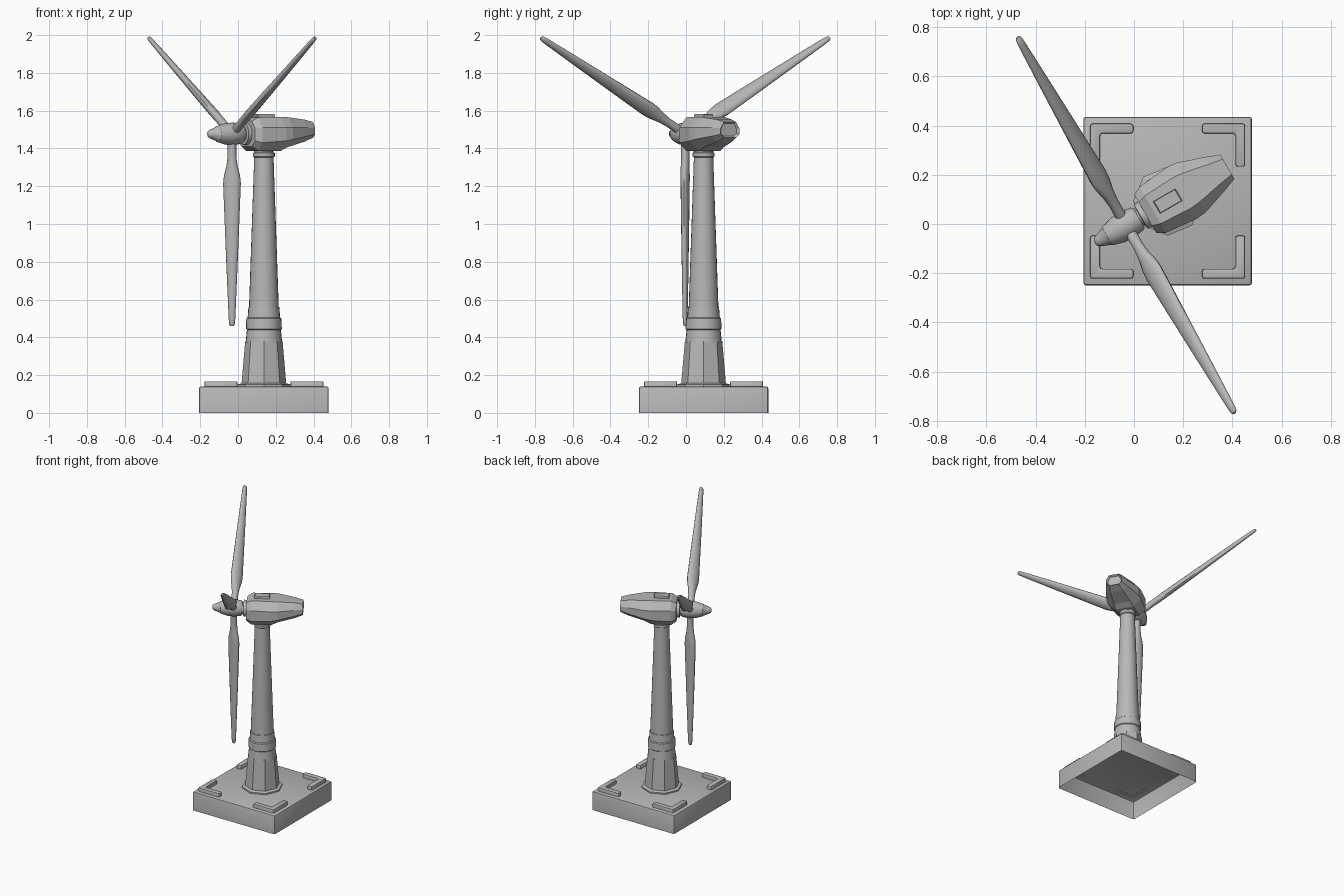
import bpy, bmesh, math
from mathutils import Matrix, Vector

if "Cube" in bpy.data.objects:
    bpy.data.objects.remove(bpy.data.objects["Cube"])

CX, CY = 0.137, 0.093           # tower axis
HUB_Z = 1.477
HEAD = Matrix.Translation((CX, CY, 0)) @ Matrix.Rotation(math.radians(30), 4, 'Z')
TOWER = Matrix.Translation((CX, CY, 0))

grey = bpy.data.materials.new("light grey")
grey.diffuse_color = (0.48, 0.48, 0.48, 1)
grey.use_nodes = True
grey.node_tree.nodes["Principled BSDF"].inputs["Base Color"].default_value = grey.diffuse_color


def finish(name, bm, smooth=None):
    bmesh.ops.recalc_face_normals(bm, faces=bm.faces)
    me = bpy.data.meshes.new(name)
    bm.to_mesh(me)
    bm.free()
    me.materials.append(grey)
    ob = bpy.data.objects.new(name, me)
    bpy.context.collection.objects.link(ob)
    if smooth:
        bpy.ops.object.select_all(action='DESELECT')
        ob.select_set(True)
        bpy.context.view_layer.objects.active = ob
        bpy.ops.object.shade_smooth_by_angle(angle=math.radians(smooth))
    return ob


def loft(rings, matrix, cap_start=True, cap_end=True):
    bm = bmesh.new()
    rows = [[bm.verts.new(matrix @ Vector(p)) for p in r] for r in rings]
    n = len(rows[0])
    for a, b in zip(rows, rows[1:]):
        for i in range(n):
            j = (i + 1) % n
            bm.faces.new((a[i], a[j], b[j], b[i]))
    if cap_start:
        bm.faces.new(rows[0])
    if cap_end:
        bm.faces.new(rows[-1])
    return bm


def lathe_z(profile, n):
    return [[(r * math.cos(2 * math.pi * i / n), r * math.sin(2 * math.pi * i / n), z)
             for i in range(n)] for r, z in profile]


def lathe_x(profile, n):
    return [[(s, r * math.cos(2 * math.pi * i / n), HUB_Z + r * math.sin(2 * math.pi * i / n))
             for i in range(n)] for s, r in profile]


# Hollow square plinth, open underneath
bm = bmesh.new()
bmesh.ops.create_cube(bm, size=1, matrix=Matrix.Translation((CX, CY, 0.07))
                      @ Matrix.Diagonal((0.685, 0.685, 0.14, 1)))
edges = [e for e in bm.edges if max(v.co.z for v in e.verts) > 0.1]
bmesh.ops.bevel(bm, geom=edges, offset=0.01, segments=2, affect='EDGES', profile=0.5)
bmesh.ops.delete(bm, geom=[f for f in bm.faces if f.calc_center_median().z < 0.001],
                 context='FACES')
finish("plinth", bm, 40)

# L-shaped strips at the plinth corners
O, L, W = 0.315, 0.175, 0.04
outline = [(O, O), (O - L, O), (O - L, O - W), (O - W, O - W), (O - W, O - L), (O, O - L)]
for k, (sx, sy) in enumerate([(1, 1), (-1, 1), (-1, -1), (1, -1)]):
    ring = [[(x * sx, y * sy, z) for x, y in outline] for z in (0.139, 0.167)]
    bm = loft(ring, TOWER)
    uprights = [e for e in bm.edges if abs(e.verts[0].co.z - e.verts[1].co.z) > 0.01]
    bmesh.ops.bevel(bm, geom=uprights, offset=0.01, segments=2, affect='EDGES', profile=0.5)
    top = [e for e in bm.edges if min(v.co.z for v in e.verts) > 0.16]
    bmesh.ops.bevel(bm, geom=top, offset=0.006, segments=2, affect='EDGES', profile=0.5)
    finish("corner_strip_%d" % (k + 1), bm, 40)

# Octagonal tower foot with flange
finish("tower_foot", loft(lathe_z([(0.14, 0.14), (0.14, 0.15), (0.118, 0.157),
                                   (0.099, 0.38), (0.09, 0.385)], 8), TOWER, False))

# Round tower with stepped collars
finish("tower_collar", loft(lathe_z([(0.097, 0.37), (0.09, 0.44), (0.095, 0.445),
                                     (0.093, 0.50), (0.086, 0.505), (0.082, 0.56),
                                     (0.07, 0.563)], 24), TOWER, False), 35)
finish("tower_shaft", loft(lathe_z([(0.079, 0.55), (0.051, 1.36)], 24), TOWER), 35)
finish("tower_top_ring", loft(lathe_z([(0.05, 1.352), (0.058, 1.358), (0.058, 1.375),
                                       (0.052, 1.38), (0.052, 1.40)], 24), TOWER), 35)

# Faceted nacelle: station, top half width, top z, half width, shoulder z, chine z,
# bottom half width, bottom z
stations = [
    (-0.105, 0.055, 1.545, 0.090, 1.505, 1.440, 0.055, 1.410),
    (-0.070, 0.065, 1.565, 0.108, 1.510, 1.430, 0.065, 1.387),
    (0.065, 0.072, 1.567, 0.121, 1.512, 1.440, 0.065, 1.387),
    (0.110, 0.068, 1.565, 0.117, 1.512, 1.448, 0.060, 1.407),
    (0.220, 0.046, 1.553, 0.080, 1.510, 1.465, 0.045, 1.435),
    (0.280, 0.036, 1.540, 0.057, 1.507, 1.475, 0.036, 1.457)]
rings = [[(s, tw, zt), (s, w, zs), (s, w, zl), (s, bw, zb),
          (s, -bw, zb), (s, -w, zl), (s, -w, zs), (s, -tw, zt)]
         for s, tw, zt, w, zs, zl, bw, zb in stations]
bm = loft(rings, HEAD)
bm.faces.ensure_lookup_table()
bm.normal_update()
rear = bm.faces[-1]
bmesh.ops.inset_region(bm, faces=[rear], thickness=0.01)
back = HEAD.to_3x3() @ Vector((-0.015, 0, 0))
bmesh.ops.translate(bm, verts=rear.verts, vec=back)
finish("nacelle", bm)

# Roof hatch
hatch = [[(x * k, y * k, z) for x, y in ((-0.052, -0.028), (0.052, -0.028),
                                         (0.052, 0.028), (-0.052, 0.028))]
         for k, z in ((1, 1.555), (1, 1.577), (0.93, 1.582))]
finish("roof_hatch", loft(hatch, HEAD))

# Rotor hub, nose and shaft
finish("rotor_hub", loft(lathe_x([(-0.341, 0.010), (-0.336, 0.018), (-0.325, 0.024),
                                  (-0.287, 0.039), (-0.284, 0.043), (-0.235, 0.057),
                                  (-0.19, 0.060), (-0.145, 0.053), (-0.135, 0.046)], 20),
                         HEAD), 35)
finish("rotor_shaft", loft(lathe_x([(-0.15, 0.038), (-0.128, 0.038), (-0.126, 0.058),
                                    (-0.10, 0.058)], 20), HEAD), 35)

# Three pitched blades: distance from hub, chord, thickness
sections = [(0.02, 0.048, 0.048), (0.07, 0.046, 0.046), (0.12, 0.046, 0.044),
            (0.17, 0.060, 0.046), (0.22, 0.086, 0.048), (0.26, 0.095, 0.047),
            (0.40, 0.084, 0.044), (0.60, 0.068, 0.038), (0.80, 0.051, 0.032),
            (0.98, 0.035, 0.025), (1.01, 0.029, 0.021), (1.018, 0.016, 0.012)]
pitch = math.radians(39)
cd = Vector((math.cos(pitch), -math.sin(pitch), 0))
td = Vector((math.sin(pitch), math.cos(pitch), 0))
N = 14
blade = []
for d, c, t in sections:
    ring = []
    for i in range(N):
        a = 2 * math.pi * i / N
        ring.append(cd * (c / 2 * math.cos(a)) + td * (t / 2 * math.sin(a))
                    + Vector((0, 0, -d)))
    blade.append(ring)
for k in range(3):
    m = (HEAD @ Matrix.Translation((-0.195, 0, HUB_Z))
         @ Matrix.Rotation(math.radians(120 * k), 4, 'X'))
    finish("blade_%d" % (k + 1), loft(blade, m), 45)
